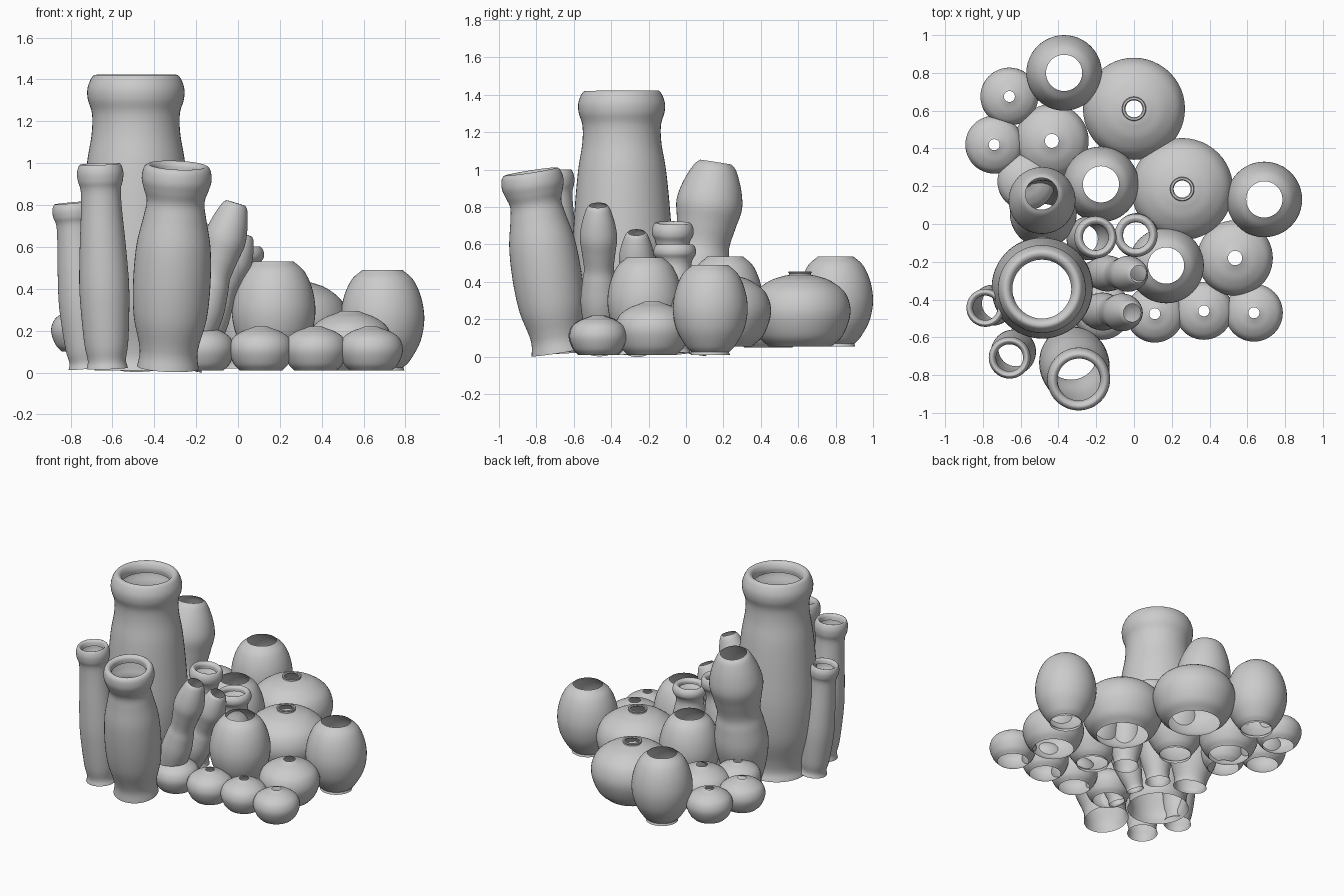
import bpy, bmesh, math
from mathutils import Vector

SEG = 48


def smooth(pts, n=5):
    """Catmull-Rom curve through a coarse profile."""
    p = [Vector(q) for q in pts]
    p = [2 * p[0] - p[1]] + p + [2 * p[-1] - p[-2]]
    out = []
    for i in range(1, len(p) - 2):
        a, b, c, d = p[i - 1:i + 3]
        for k in range(n):
            t = k / n
            out.append(0.5 * (2 * b + (c - a) * t + (2 * a - 5 * b + 4 * c - d) * t * t
                              + (3 * b - a - 3 * c + d) * t ** 3))
    return out + [p[-2]]


def lathe(name, profile, base, top):
    """Spin (radius, fraction of height) points round the base-top axis."""
    base, top = Vector(base), Vector(top)
    axis = top - base
    rot = Vector((0, 0, 1)).rotation_difference(axis.normalized())
    bm = bmesh.new()
    rings = []
    for r, t in profile:
        rings.append([bm.verts.new(base + axis * t + rot @ Vector(
            (r * math.cos(2 * math.pi * k / SEG), r * math.sin(2 * math.pi * k / SEG), 0)))
            for k in range(SEG)])
    for a, b in zip(rings, rings[1:]):
        for k in range(SEG):
            j = (k + 1) % SEG
            bm.faces.new((a[k], a[j], b[j], b[k]))
    me = bpy.data.meshes.new(name)
    bm.to_mesh(me)
    bm.free()
    ob = bpy.data.objects.new(name, me)
    bpy.context.collection.objects.link(ob)
    bpy.ops.object.select_all(action='DESELECT')
    ob.select_set(True)
    bpy.context.view_layer.objects.active = ob
    bpy.ops.object.shade_smooth_by_angle(angle=math.radians(40))


def scaled(profile, r, n=5):
    return [(a * r, t) for a, t in smooth(profile, n)]


# Squat open-bottomed pots: x, y, z bottom, radius, height
SQUAT = [(0.66, 0.0), (0.86, 0.16), (1.0, 0.46), (0.9, 0.72), (0.62, 0.88), (0.33, 0.96), (0.19, 1.0)]
BIG = [(0.62, 0.0), (0.85, 0.15), (1.0, 0.45), (0.9, 0.71), (0.62, 0.87), (0.36, 0.935), (0.22, 0.955)]
for x, y in [(0, 0.61), (0.255, 0.185)]:
    prof = scaled(BIG, 0.27) + [(0.058, 0.975), (0.064, 0.99), (0.06, 1.0), (0.05, 1.0), (0.045, 0.985)]
    lathe("large_squat_pot", prof, (x, y, 0.055), (x, y, 0.455))
for x, y, z, r, h in [
        (-0.66, 0.675, 0.1, 0.153, 0.21), (-0.74, 0.42, 0.1, 0.153, 0.21),
        (-0.57, 0.225, 0.1, 0.153, 0.21), (-0.435, 0.44, 0.05, 0.195, 0.28),
        (0.535, -0.18, 0.01, 0.2, 0.285), (0.635, -0.47, 0.01, 0.153, 0.21),
        (0.37, -0.46, 0.01, 0.153, 0.21), (0.11, -0.475, 0.01, 0.153, 0.21),
        (-0.17, -0.46, 0.01, 0.153, 0.21)]:
    lathe("small_squat_pot", scaled(SQUAT, r), (x, y, z), (x, y, z + h))

# Egg-shaped jars with a small foot
EGG = [(0.5, 0.03), (0.66, 0.1), (0.9, 0.28), (1.0, 0.5), (0.93, 0.72), (0.74, 0.9), (0.48, 1.0)]
for x, y, z in [(-0.37, 0.8, 0.055), (0.69, 0.13, 0.01), (0.17, -0.22, 0.05), (-0.175, 0.21, 0.055)]:
    lathe("egg_jar", [(0.105, 0)] + scaled(EGG, 0.2), (x, y, z), (x, y, z + 0.48))

# Tall tubes: flared foot, full body, narrow neck, rolled rim
lathe("main_tube", smooth([
    (0.2, 0), (0.185, 0.04), (0.2, 0.1), (0.25, 0.22), (0.268, 0.38), (0.255, 0.55), (0.235, 0.7),
    (0.212, 0.8), (0.21, 0.87), (0.23, 0.92), (0.23, 0.96), (0.205, 0.998), (0.175, 0.998),
    (0.157, 0.975), (0.158, 0.95)]), (-0.485, -0.335, 0.01), (-0.488, -0.345, 1.42))
lathe("front_tube", smooth([
    (0.147, 0), (0.138, 0.06), (0.145, 0.12), (0.175, 0.25), (0.185, 0.42), (0.177, 0.6), (0.15, 0.74),
    (0.138, 0.82), (0.155, 0.88), (0.167, 0.93), (0.16, 0.98), (0.14, 1.0), (0.118, 0.985),
    (0.113, 0.95)]), (-0.335, -0.68, 0.025), (-0.29, -0.83, 0.99))
THIN = [(0.9, 0), (0.83, 0.04), (0.95, 0.12), (1.05, 0.28), (1.08, 0.42), (1.0, 0.6), (0.9, 0.76),
        (0.87, 0.87), (0.98, 0.92), (1.0, 0.965), (0.88, 1.0), (0.72, 0.99), (0.65, 0.96)]
for name, r, b, t in [("left_tube", 0.11, (-0.625, -0.66, 0.02), (-0.66, -0.71, 0.995)),
                      ("far_left_tube", 0.1, (-0.72, -0.42, 0.02), (-0.79, -0.445, 0.81))]:
    lathe(name, scaled(THIN, r), b, t)

# Short tubes with rolled rims beside the main tube
SHORT = [(0.75, 0), (0.7, 0.06), (0.95, 0.25), (1.05, 0.45), (0.95, 0.65), (0.8, 0.79), (0.85, 0.86),
         (1.0, 0.91), (1.0, 0.96), (0.85, 1.0), (0.65, 0.98), (0.62, 0.94)]
lathe("short_tube_a", scaled(SHORT, 0.11), (-0.27, -0.08, 0.02), (-0.2, -0.07, 0.715))
lathe("short_tube_b", scaled(SHORT, 0.112), (0.02, -0.06, 0.02), (0.01, -0.06, 0.6))

# Double-bulged bottles that lean outwards
BOTTLE = [(0.62, 0), (0.6, 0.04), (0.85, 0.18), (1.0, 0.34), (0.9, 0.48), (0.8, 0.57), (0.9, 0.68),
          (1.0, 0.78), (0.88, 0.88), (0.65, 0.97), (0.48, 1.0)]
for name, r, b, t in [("tall_bottle", 0.177, (-0.475, 0.0, 0.02), (-0.49, 0.16, 1.04)),
                      ("leaning_bottle_a", 0.1, (-0.25, -0.46, 0.02), (-0.01, -0.47, 0.81)),
                      ("leaning_bottle_b", 0.095, (-0.23, -0.26, 0.02), (0.025, -0.265, 0.665))]:
    lathe(name, scaled(BOTTLE, r), b, t)
